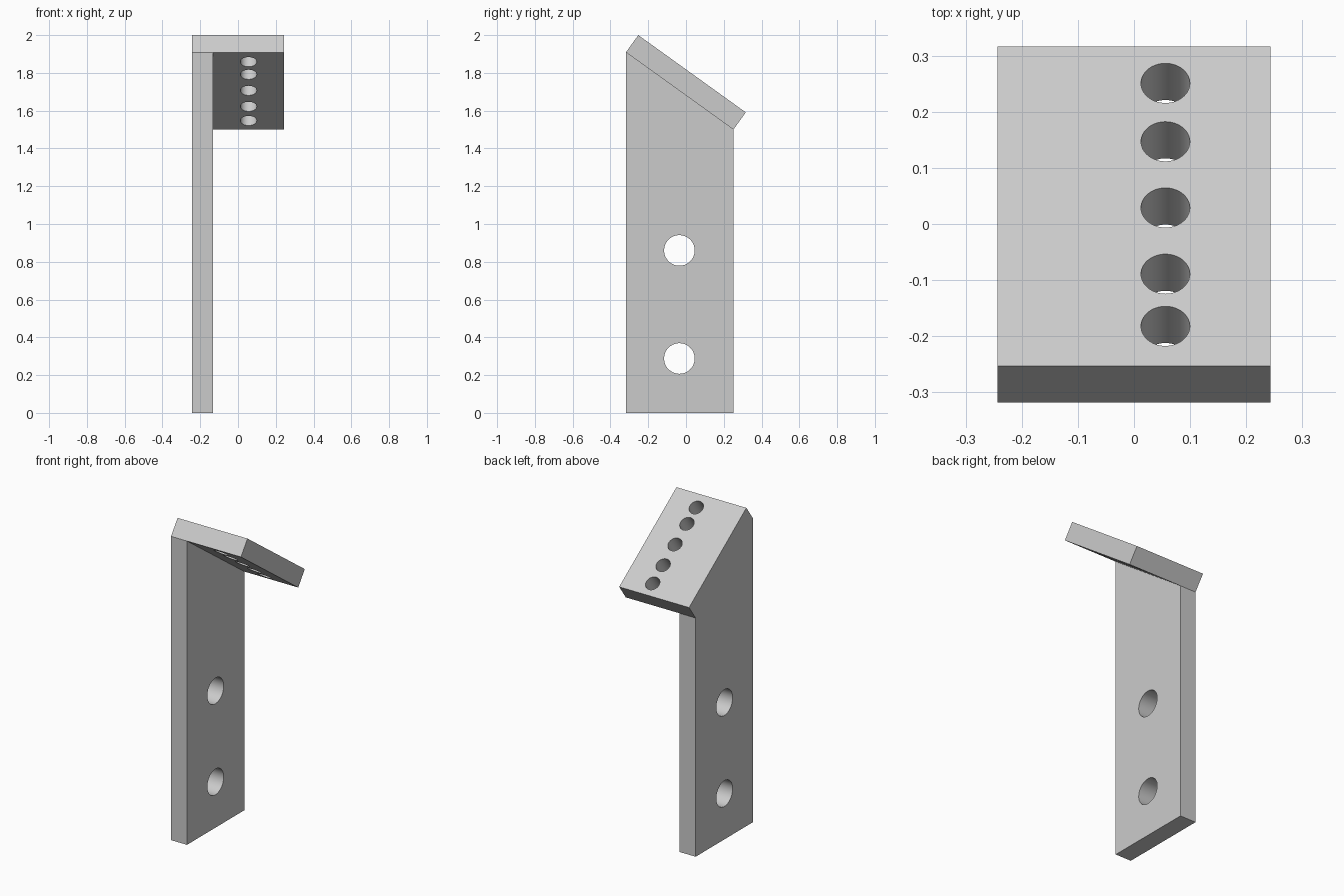
import bpy, bmesh, math
from mathutils import Matrix, Vector

cube = bpy.data.objects.get("Cube")
if cube:
    bpy.data.objects.remove(cube, do_unlink=True)

grey = bpy.data.materials.new("light_grey")
grey.use_nodes = True
colour = (0.6, 0.6, 0.6, 1)
grey.diffuse_color = colour
next(n for n in grey.node_tree.nodes
     if n.type == 'BSDF_PRINCIPLED').inputs["Base Color"].default_value = colour


def make_object(name, bm):
    bmesh.ops.recalc_face_normals(bm, faces=bm.faces)
    mesh = bpy.data.meshes.new(name)
    bm.to_mesh(mesh)
    bm.free()
    mesh.materials.append(grey)
    obj = bpy.data.objects.new(name, mesh)
    bpy.context.collection.objects.link(obj)
    return obj


def slab(name, profile, x0, x1):
    """Extrude a side profile of (y, z) points along x."""
    bm = bmesh.new()
    face = bm.faces.new([bm.verts.new((x0, y, z)) for y, z in profile])
    result = bmesh.ops.extrude_face_region(bm, geom=[face])
    verts = [v for v in result["geom"] if isinstance(v, bmesh.types.BMVert)]
    bmesh.ops.translate(bm, verts=verts, vec=(x1 - x0, 0, 0))
    return make_object(name, bm)


def drill(obj, centres, axis, radius):
    """Bore round holes through an object along one axis."""
    bm = bmesh.new()
    turn = axis.to_track_quat('Z', 'Y').to_matrix().to_4x4()
    for centre in centres:
        bmesh.ops.create_cone(bm, cap_ends=True, segments=64, radius1=radius,
                              radius2=radius, depth=0.4,
                              matrix=Matrix.Translation(centre) @ turn)
    cutter = make_object(obj.name + "_cutter", bm)
    cutter.hide_render = True
    mod = obj.modifiers.new("holes", 'BOOLEAN')
    mod.operation = 'DIFFERENCE'
    mod.solver = 'EXACT'
    mod.object = cutter
    bpy.ops.object.select_all(action='DESELECT')
    bpy.context.view_layer.objects.active = obj
    obj.select_set(True)
    bpy.ops.object.modifier_apply(modifier=mod.name)
    bpy.data.objects.remove(cutter, do_unlink=True)
    bpy.ops.object.shade_smooth_by_angle(angle=math.radians(30))


# Shared slanted edge where the plate rests on the upright
high = Vector((-0.318, 1.909))
low = Vector((0.251, 1.5))
slope = (low - high).normalized()
normal = Vector((-slope.y, slope.x))
thickness = 0.112

# Upright mounting wall with two bolt holes
wall = slab("mounting_wall", [(high.x, 0), (low.x, 0), low, high], -0.243, -0.132)
drill(wall, [Vector((-0.19, -0.035, z)) for z in (0.288, 0.86)],
      Vector((1, 0, 0)), 0.081)

# Sloping plate with a row of five holes square to its surface
lift = normal * thickness
plate = slab("sloping_plate", [high, low, low + lift, high + lift], -0.243, 0.243)
top = high + lift
centres = []
for y in (-0.182, -0.089, 0.029, 0.147, 0.251):
    z = top.y + (y - top.x) * slope.y / slope.x
    centres.append(Vector((0.056, y, z)))
drill(plate, centres, Vector((0, normal.x, normal.y)), 0.0435)
